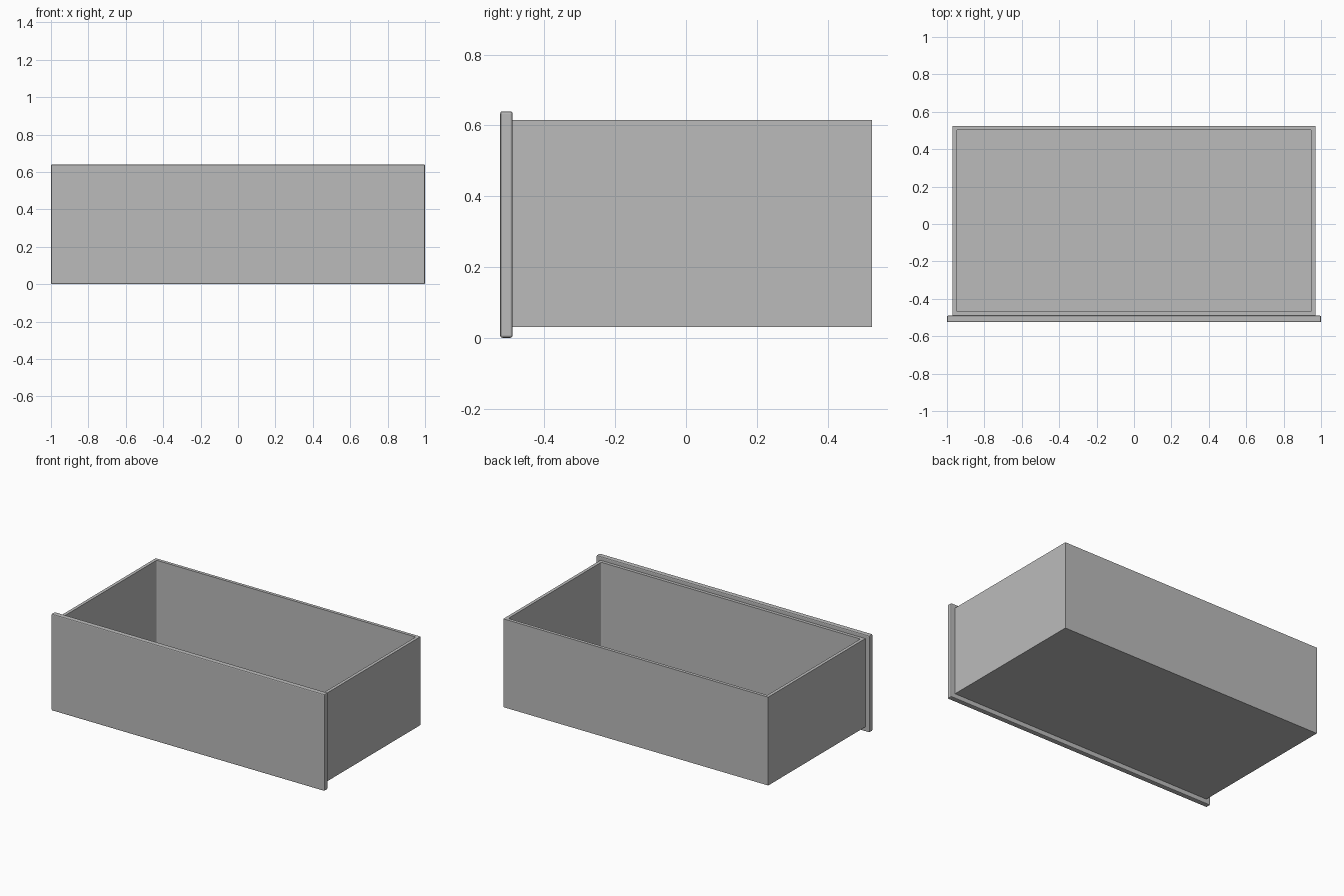
import bpy
import bmesh

default = bpy.data.objects.get("Cube")
if default:
    bpy.data.objects.remove(default, do_unlink=True)

# Single grey finish
grey = bpy.data.materials.new("plain grey")
grey.use_nodes = True
colour = (0.5, 0.5, 0.5, 1)
grey.diffuse_color = colour
grey.node_tree.nodes["Principled BSDF"].inputs["Base Color"].default_value = colour


def box(bm, low, high):
    """Add a box spanning two opposite corners."""
    verts = bmesh.ops.create_cube(bm, size=1)["verts"]
    for v in verts:
        for i in range(3):
            v.co[i] = high[i] if v.co[i] > 0 else low[i]


def finish(name, bm):
    bmesh.ops.recalc_face_normals(bm, faces=bm.faces)
    mesh = bpy.data.meshes.new(name)
    bm.to_mesh(mesh)
    bm.free()
    mesh.materials.append(grey)
    obj = bpy.data.objects.new(name, mesh)
    bpy.context.collection.objects.link(obj)
    return obj


# Open tray: inset the top into a rim, then sink the middle to the floor
FLOOR, WALL = 0.05, 0.021
bm = bmesh.new()
box(bm, (-0.97, -0.49, 0.03), (0.97, 0.525, 0.615))
top = max(bm.faces, key=lambda f: f.calc_center_median().z)
bmesh.ops.inset_region(bm, faces=[top], thickness=WALL, use_even_offset=True)
well = bmesh.ops.extrude_face_region(bm, geom=[top])
sunk = [g for g in well["geom"] if isinstance(g, bmesh.types.BMVert)]
for v in sunk:
    v.co.z = FLOOR
if top.is_valid:
    bmesh.ops.delete(bm, geom=[top], context="FACES_ONLY")

# Slightly rounded upright corners inside the tray
corners = [e for e in bm.edges
           if abs(e.verts[0].co.z - e.verts[1].co.z) > 0.1
           and min(v.co.z for v in e.verts) > 0.04]
bmesh.ops.bevel(bm, geom=corners, offset=0.008, segments=3,
                profile=0.5, affect="EDGES")
finish("drawer_tray", bm)

# Overhanging front panel with softened edges
bm = bmesh.new()
box(bm, (-1, -0.525, 0), (1, -0.49, 0.64))
panel = finish("drawer_front", bm)
bevel = panel.modifiers.new("soft edges", "BEVEL")
bevel.width = 0.006
bevel.segments = 2
